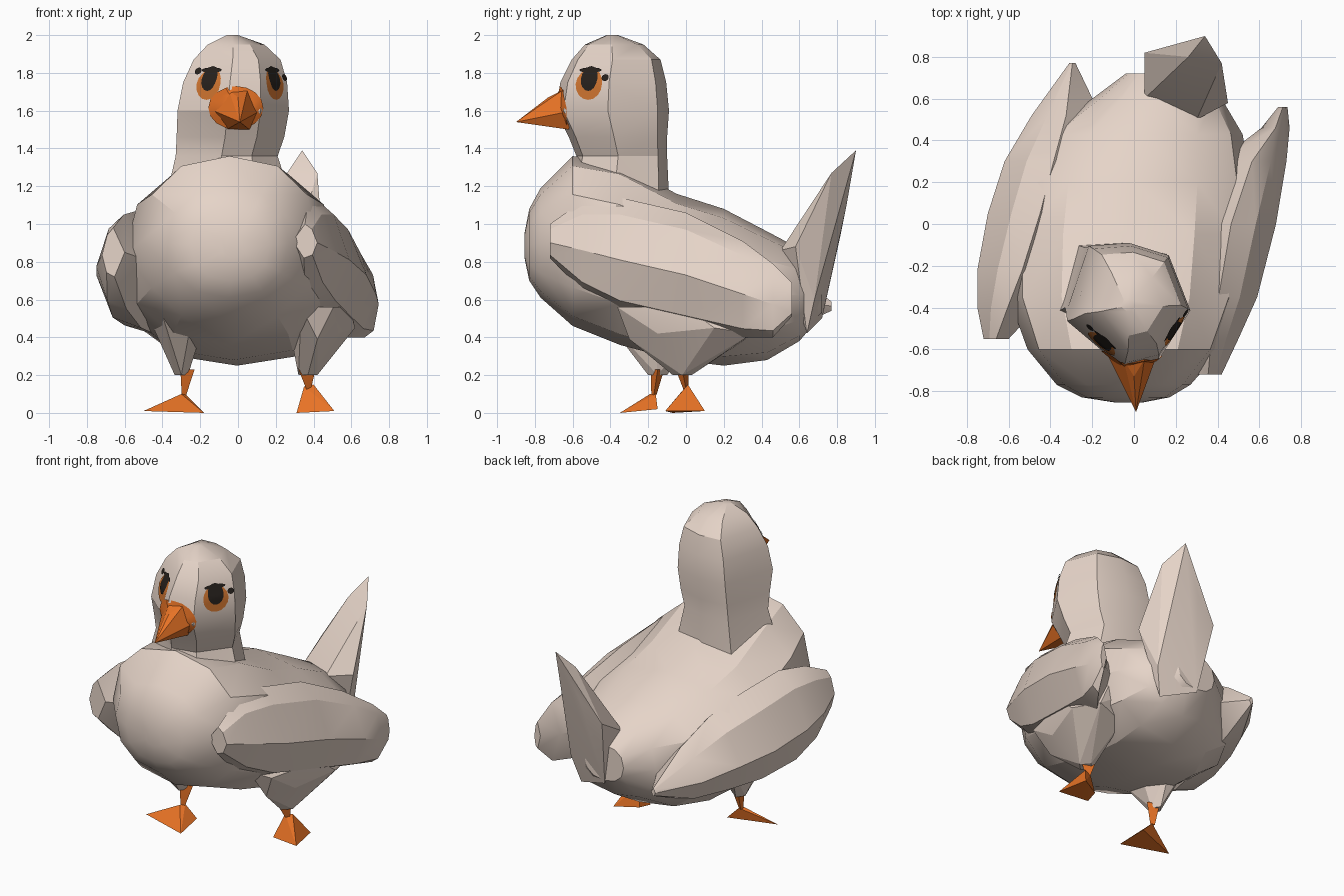
import bpy, bmesh, math
from mathutils import Vector
from mathutils.bvhtree import BVHTree

if "Cube" in bpy.data.objects:
    bpy.data.objects.remove(bpy.data.objects["Cube"])


def material(name, rgb):
    m = bpy.data.materials.new(name)
    m.use_nodes = True
    m.diffuse_color = (*rgb, 1)
    bsdf = m.node_tree.nodes["Principled BSDF"]
    bsdf.inputs["Base Color"].default_value = (*rgb, 1)
    bsdf.inputs["Roughness"].default_value = 0.8
    return m


PLUMAGE = material("pale plumage", (0.79, 0.66, 0.58))
ORANGE = material("orange skin", (0.85, 0.18, 0.02))
RING = material("eye ring orange", (0.64, 0.18, 0.03))
BLACK = material("eye black", (0.02, 0.015, 0.012))


def finish(name, bm, mat, angle=26, fix=True):
    if fix:
        bmesh.ops.recalc_face_normals(bm, faces=bm.faces[:])
    mesh = bpy.data.meshes.new(name)
    bm.to_mesh(mesh)
    bm.free()
    mesh.materials.append(mat)
    ob = bpy.data.objects.new(name, mesh)
    bpy.context.collection.objects.link(ob)
    bpy.ops.object.select_all(action="DESELECT")
    ob.select_set(True)
    bpy.context.view_layer.objects.active = ob
    bpy.ops.object.shade_smooth_by_angle(angle=math.radians(angle))
    return ob


def loft(name, rings, mat):
    """Skin a list of equal-length point rings and cap both ends."""
    bm = bmesh.new()
    rows = [[bm.verts.new(p) for p in ring] for ring in rings]
    n = len(rows[0])
    for a, b in zip(rows, rows[1:]):
        for i in range(n):
            j = (i + 1) % n
            bm.faces.new((a[i], a[j], b[j], b[i]))
    bm.faces.new(rows[0])
    bm.faces.new(rows[-1])
    bmesh.ops.triangulate(bm, faces=bm.faces[:])
    return finish(name, bm, mat)


def hull(name, points, mat):
    bm = bmesh.new()
    for p in points:
        bm.verts.new(p)
    res = bmesh.ops.convex_hull(bm, input=bm.verts[:])
    loose = {g for g in res["geom_interior"] if isinstance(g, bmesh.types.BMVert)}
    bmesh.ops.delete(bm, geom=list(loose), context="VERTS")
    return finish(name, bm, mat, 15)


def boxed(shape, y, x0, x1, z0, z1):
    """Fit a unit outline into an x/z box at the given y."""
    return [((x0 + x1) / 2 + u * (x1 - x0) / 2, y, (z0 + z1) / 2 + v * (z1 - z0) / 2)
            for u, v in shape]


# Body: y, left and right x, bottom and top z, on a slightly squared circle
circle = [(math.cos(math.tau * i / 12), math.sin(math.tau * i / 12)) for i in range(12)]
plump = [tuple(math.copysign(abs(c) ** .87, c) for c in p) for p in circle]
body = [(-.855, -.09, .04, .82, .95), (-.83, -.25, .17, .7, 1.08), (-.77, -.37, .27, .61, 1.19),
        (-.6, -.51, .42, .46, 1.36), (-.35, -.6, .52, .36, 1.32), (-.05, -.6, .55, .28, 1.16),
        (.2, -.57, .56, .25, 1.08), (.43, -.43, .52, .28, .96), (.6, -.2, .42, .38, .87),
        (.72, -.04, .25, .52, .76)]
loft("body", [boxed(plump, *r) for r in body], PLUMAGE)

# Neck and head: wedge-faced outline scaled at each height
wedge = [(-1, -.25), (-.1, -1), (.49, -.86), (1, -.08), (.65, .8), (0, 1), (-.65, .95)]
levels = [(1.14, -.05, -.36, .33, .27), (1.36, -.06, -.34, .27, .24), (1.46, -.04, -.36, .285, .26),
          (1.6, -.025, -.39, .295, .3), (1.75, -.015, -.385, .275, .28),
          (1.87, -.005, -.37, .23, .235), (1.95, -.01, -.38, .15, .155), (2.0, -.03, -.39, .03, .03)]
head = loft("head", [[(cx + u * hx, cy + v * hy, z) for u, v in wedge]
                     for z, cx, cy, hx, hy in levels], PLUMAGE)

# Wings: one folded in, one held out
section = [(0, 1), (.55, .7), (1, -.1), (.6, -.82), (-.1, -1), (-1, 0)]
mirrored = [(-u, v) for u, v in section]
left_wing = [(-.72, .29, .42, .82, 1.0), (-.55, .24, .5, .65, 1.12), (-.35, .22, .59, .54, 1.14),
             (0, .25, .68, .46, 1.06), (.3, .4, .73, .4, .91), (.46, .61, .745, .4, .79),
             (.56, .69, .735, .51, .69)]
right_wing = [(-.55, -.72, -.6, .72, .98), (-.4, -.75, -.46, .55, 1.05), (-.22, -.75, -.32, .45, 1.07),
              (.05, -.7, -.2, .41, 1.0), (.3, -.62, -.15, .42, .92), (.52, -.49, -.16, .43, .78),
              (.77, -.31, -.28, .54, .59)]
loft("left_wing", [boxed(section, *r) for r in left_wing], PLUMAGE)
loft("right_wing", [boxed(mirrored, *r) for r in right_wing], PLUMAGE)

# Upturned tail
hull("tail", [(.34, .9, 1.39), (.42, .77, 1.27), (.05, .82, .95), (.05, .6, .82), (.3, .5, .86),
              (.45, .58, .88), (.38, .68, .6), (.1, .72, .5), (.33, .64, .42), (.26, .8, 1.27),
              (.2, .85, 1.1)], PLUMAGE)


# Thighs, legs and feet
def thigh(name, x, y, top, rx, ry, ankle, r, flank=()):
    ring = [(x + u * rx, y + v * ry, top) for u, v in circle[::2]]
    tip = [(ankle[0] + u * r, ankle[1] + v * .05, .2) for u, v in circle[::3]]
    hull(name, ring + tip + list(flank), PLUMAGE)


def leg(name, ankle, foot, r):
    top = [(ankle[0] + u * r, ankle[1] + v * .04, .23) for u, v in circle[::4]]
    low = [(foot[0] + u * .016, foot[1] + v * .016, foot[2] - .015) for u, v in circle[::4]]
    hull(name, top + low, ORANGE)


thigh("left_thigh", .42, 0, .56, .17, .42, (.37, -.02), .05,
      [(.42, -.3, .39), (.53, -.15, .42), (.62, .15, .45), (.56, .35, .42), (.35, .3, .38)])
thigh("right_thigh", -.32, -.17, .5, .15, .3, (-.3, -.15), .035)
leg("left_leg", (.35, -.02), (.37, .0, .14), .06)
leg("right_leg", (-.28, -.15), (-.29, -.17, .11), .05)
hull("left_foot", [(.31, -.07, 0), (.51, -.11, .01), (.47, .1, .01), (.33, .02, .01),
                   (.35, 0, .14), (.4, .01, .15)], ORANGE)
hull("right_foot", [(-.5, -.26, .01), (-.18, -.35, 0), (-.2, -.15, .02),
                    (-.28, -.16, .1), (-.3, -.19, .1)], ORANGE)

# Beak
hull("beak", [(0.01, -.9, 1.54), (-.13, -.62, 1.6), (.12, -.6, 1.6), (-.05, -.65, 1.71),
              (.05, -.65, 1.71), (-.06, -.62, 1.5), (.06, -.62, 1.5), (0, -.73, 1.67)], ORANGE)

# Painted patches laid thinly on the head
tree = BVHTree.FromPolygons([v.co for v in head.data.vertices],
                            [p.vertices[:] for p in head.data.polygons])


def patch(name, center, facing, rx, rz, mat, lift):
    out = Vector(facing).normalized()
    side = Vector((-out.y, out.x, 0)).normalized()
    bm = bmesh.new()

    def lay(u, v):
        start = Vector(center) + side * (u * rx) + Vector((0, 0, v * rz)) + out
        spot = tree.ray_cast(start, -out)[0] or start - out
        return bm.verts.new(spot + out * lift)

    n, steps = 16, 5
    mid = lay(0, 0)
    rows = [[lay(math.cos(math.tau * i / n) * k / steps, math.sin(math.tau * i / n) * k / steps)
             for i in range(n)] for k in range(1, steps + 1)]
    for i in range(n):
        j = (i + 1) % n
        bm.faces.new((mid, rows[0][i], rows[0][j]))
        for a, b in zip(rows, rows[1:]):
            bm.faces.new((a[i], b[i], b[j], a[j]))
    finish(name, bm, mat, fix=False)


patch("beak_base", (-.01, -.65, 1.615), (.05, -1, 0), .145, .115, ORANGE, .009)
for label, spot, facing, lash in (
        ("left", (.205, -.52, 1.75), (.85, -.53, 0), (.25, -.43, 1.775)),
        ("right", (-.17, -.59, 1.75), (-.66, -.75, 0), (-.24, -.53, 1.81))):
    x, y, z = spot
    patch(label + "_eye_ring", (x, y, z - .01), facing, .083, .083, RING, .004)
    patch(label + "_eye", (x, y, z + .02), facing, .052, .066, BLACK, .007)
    patch(label + "_brow", (x, y, z + .065), facing, .07, .014, BLACK, .008)
    patch(label + "_lash", lash, facing, .022, .018, BLACK, .008)
